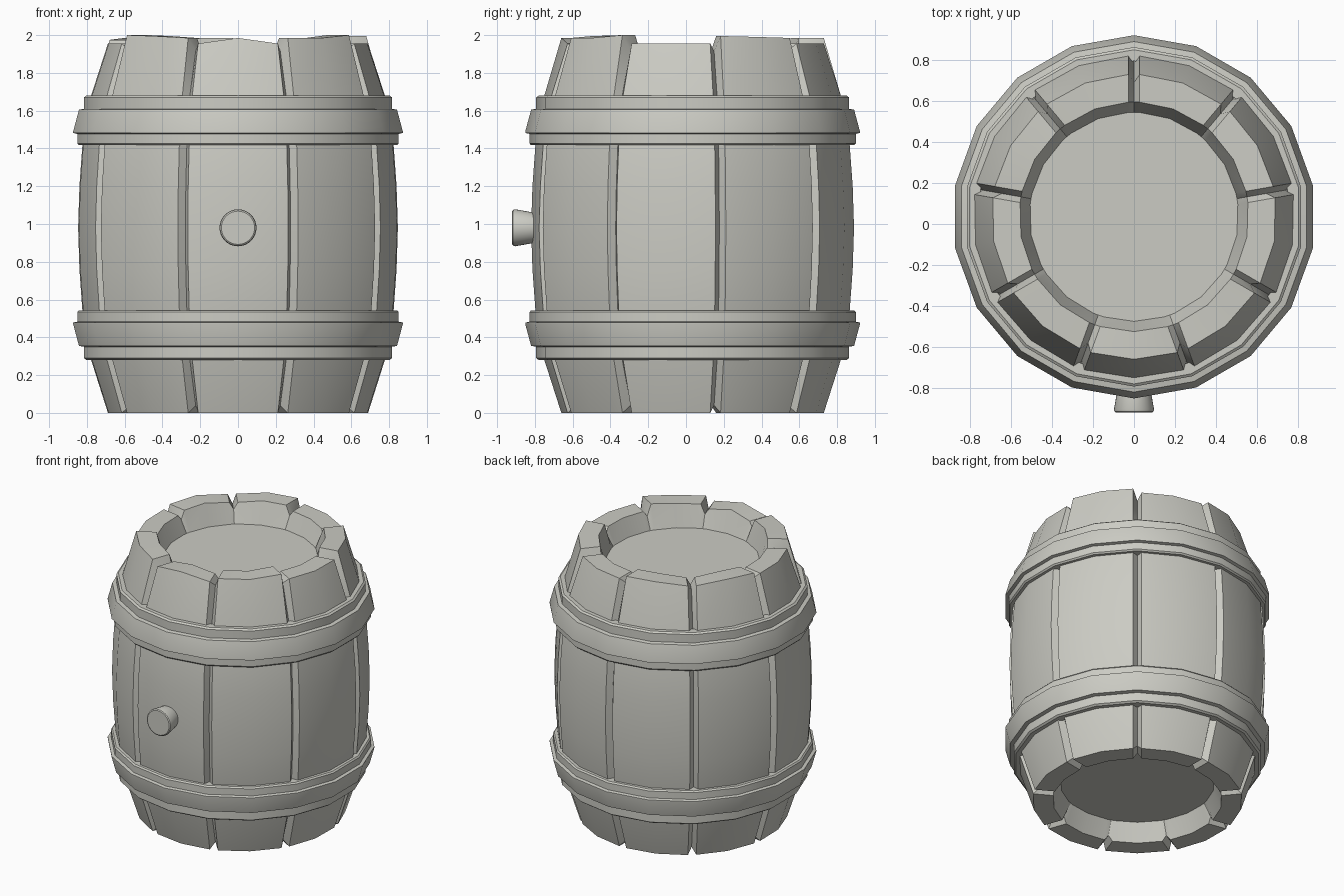
import bpy, bmesh, math
from mathutils import Matrix

if "Cube" in bpy.data.objects:
    bpy.data.objects.remove(bpy.data.objects["Cube"])

MID_Z = 0.98       # height of the widest part
CENTRE_Y = 0.035   # barrel axis
STAVES = 9
STEP = math.tau / STAVES
FRONT = -math.pi / 2

grey = bpy.data.materials.new("warm_grey")
grey.use_nodes = True
colour = (0.6, 0.6, 0.55, 1)
grey.diffuse_color = colour
grey.node_tree.nodes["Principled BSDF"].inputs["Base Color"].default_value = colour


def finish(name, bm, smooth=35):
    bmesh.ops.recalc_face_normals(bm, faces=bm.faces)
    mesh = bpy.data.meshes.new(name)
    bm.to_mesh(mesh)
    bm.free()
    mesh.materials.append(grey)
    obj = bpy.data.objects.new(name, mesh)
    bpy.context.collection.objects.link(obj)
    bpy.ops.object.select_all(action='DESELECT')
    obj.select_set(True)
    bpy.context.view_layer.objects.active = obj
    bpy.ops.object.shade_smooth_by_angle(angle=math.radians(smooth))
    return obj


def bridge(bm, rings, loop=False):
    pairs = list(zip(rings, rings[1:]))
    if loop:
        pairs.append((rings[-1], rings[0]))
    for a, b in pairs:
        n = len(a)
        for i in range(n):
            j = (i + 1) % n
            bm.faces.new((a[i], a[j], b[j], b[i]))


def polar(bm, r, angle, z):
    return bm.verts.new((r * math.cos(angle), CENTRE_Y + r * math.sin(angle), z))


# Barrel body: staves with V grooves between them, recessed lid at both ends
# Profile rows: radius, height above the middle, groove cut in radius, groove cut in height
upper = [(0.855, 0, 1, 0), (0.848, 0.22, 1, 0), (0.832, 0.44, 1, 0), (0.785, 0.70, 1, 0),
         (0.695, 0.975, 1, 1), (0.56, 0.975, 0, 1), (0.51, 0.85, 0, 0)]
profile = [(r, -h, dr, -dh) for r, h, dr, dh in reversed(upper[1:])] + upper
GROOVE, HALF_WIDTH = 0.04, 0.028

# Uneven stave tops: start, middle and end of each stave
tops = [(0, .03, 0), (.03, .03, .045), (0, 0, 0), (.04, .035, .03), (0, 0, 0),
        (.03, .03, .01), (.01, .03, .02), (0, 0, 0), (.045, .04, .03)]

bm = bmesh.new()
rings = []
for r, h, cut_r, cut_h in profile:
    ring = []
    at_top = cut_h > 0
    z = MID_Z + (h if h > 0 or not cut_h else -MID_Z)
    edge = HALF_WIDTH / r
    for i in range(STAVES):
        a = FRONT + i * STEP
        lift = tops[i] if at_top else (0, 0, 0)
        ring.append(polar(bm, r - cut_r * GROOVE, a - STEP / 2, z - cut_h * GROOVE))
        for offset, up in zip((edge - STEP / 2, 0, STEP / 2 - edge), lift):
            ring.append(polar(bm, r, a + offset, z + up))
    rings.append(ring)
bridge(bm, rings)
bm.faces.new(rings[0])
bm.faces.new(rings[-1])
finish("barrel_body", bm)

# Hoops: stepped bands, mirrored about the middle
hoop = [(0.76, 0.70), (0.815, 0.70), (0.828, 0.69), (0.828, 0.63), (0.855, 0.625),
        (0.886, 0.51), (0.886, 0.502), (0.864, 0.497), (0.864, 0.447), (0.855, 0.437),
        (0.78, 0.437)]
for name, side in (("upper_hoop", 1), ("lower_hoop", -1)):
    bm = bmesh.new()
    rings = [[polar(bm, r, FRONT + i * STEP / 2, MID_Z + side * h)
              for i in range(STAVES * 2)] for r, h in hoop]
    bridge(bm, rings, loop=True)
    finish(name, bm, 30)

# Plug: tapered bung on the front
bm = bmesh.new()
rings = []
for r, y in ((0.078, -0.78), (0.083, -0.82), (0.098, -0.905), (0.095, -0.915), (0.088, -0.92)):
    place = Matrix.Translation((0, y, MID_Z)) @ Matrix.Rotation(math.pi / 2, 4, 'X')
    rings.append(bmesh.ops.create_circle(bm, segments=32, radius=r, matrix=place)["verts"])
bridge(bm, rings)
bm.faces.new(rings[0])
bm.faces.new(rings[-1])
finish("plug", bm)
